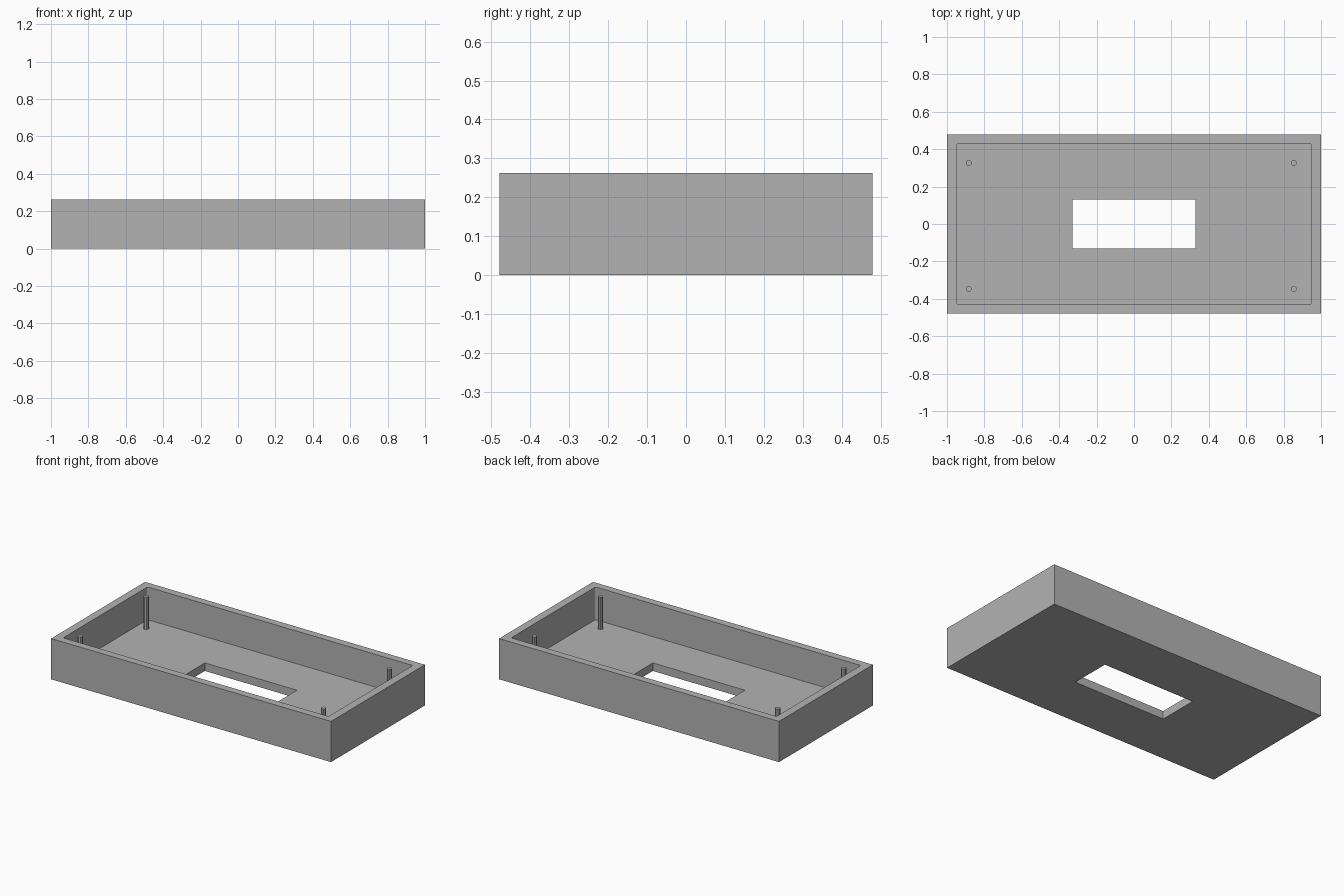
import bpy
import bmesh
from mathutils import Matrix

cube = bpy.data.objects.get("Cube")
if cube:
    bpy.data.objects.remove(cube, do_unlink=True)

HEIGHT, FLOOR = 0.263, 0.052

grey = bpy.data.materials.new("light grey plastic")
grey.use_nodes = True
grey.diffuse_color = (0.45, 0.45, 0.45, 1)
grey.node_tree.nodes["Principled BSDF"].inputs["Base Color"].default_value = grey.diffuse_color


def make_object(name, bm):
    mesh = bpy.data.meshes.new(name)
    bm.to_mesh(mesh)
    bm.free()
    mesh.materials.append(grey)
    obj = bpy.data.objects.new(name, mesh)
    bpy.context.collection.objects.link(obj)
    return obj


def box(name, width, depth, bottom, top, corner=0):
    bm = bmesh.new()
    place = Matrix.Translation((0, 0, (bottom + top) / 2)) @ Matrix.Diagonal((width, depth, top - bottom, 1))
    bmesh.ops.create_cube(bm, size=1, matrix=place)
    if corner:
        upright = [e for e in bm.edges if abs(e.verts[0].co.z - e.verts[1].co.z) > 0.01]
        bmesh.ops.bevel(bm, geom=upright, offset=corner, segments=3, profile=0.5, affect='EDGES')
    return make_object(name, bm)


def cut(target, cutter):
    cutter.hide_render = True
    mod = target.modifiers.new(cutter.name, 'BOOLEAN')
    mod.operation = 'DIFFERENCE'
    mod.solver = 'EXACT'
    mod.object = cutter
    bpy.context.view_layer.objects.active = target
    bpy.ops.object.modifier_apply(modifier=mod.name)
    bpy.data.objects.remove(cutter, do_unlink=True)


# Open tray with a rectangular window through its floor
tray = box("tray", 2, 0.958, 0, HEIGHT)
cut(tray, box("tray_cavity", 1.896, 0.86, FLOOR, HEIGHT + 0.1, corner=0.01))
cut(tray, box("floor_window", 0.658, 0.263, -0.1, HEIGHT))

# Four mounting pegs, set slightly off centre
for side, x in (("right", -0.884), ("left", 0.854)):
    for end, y in (("front", -0.347), ("back", 0.326)):
        bm = bmesh.new()
        bottom, top = FLOOR - 0.01, HEIGHT - 0.002
        bmesh.ops.create_cone(bm, cap_ends=True, segments=10, radius1=0.016, radius2=0.016,
                              depth=top - bottom,
                              matrix=Matrix.Translation((x, y, (bottom + top) / 2)))
        make_object(f"peg_{end}_{side}", bm)
